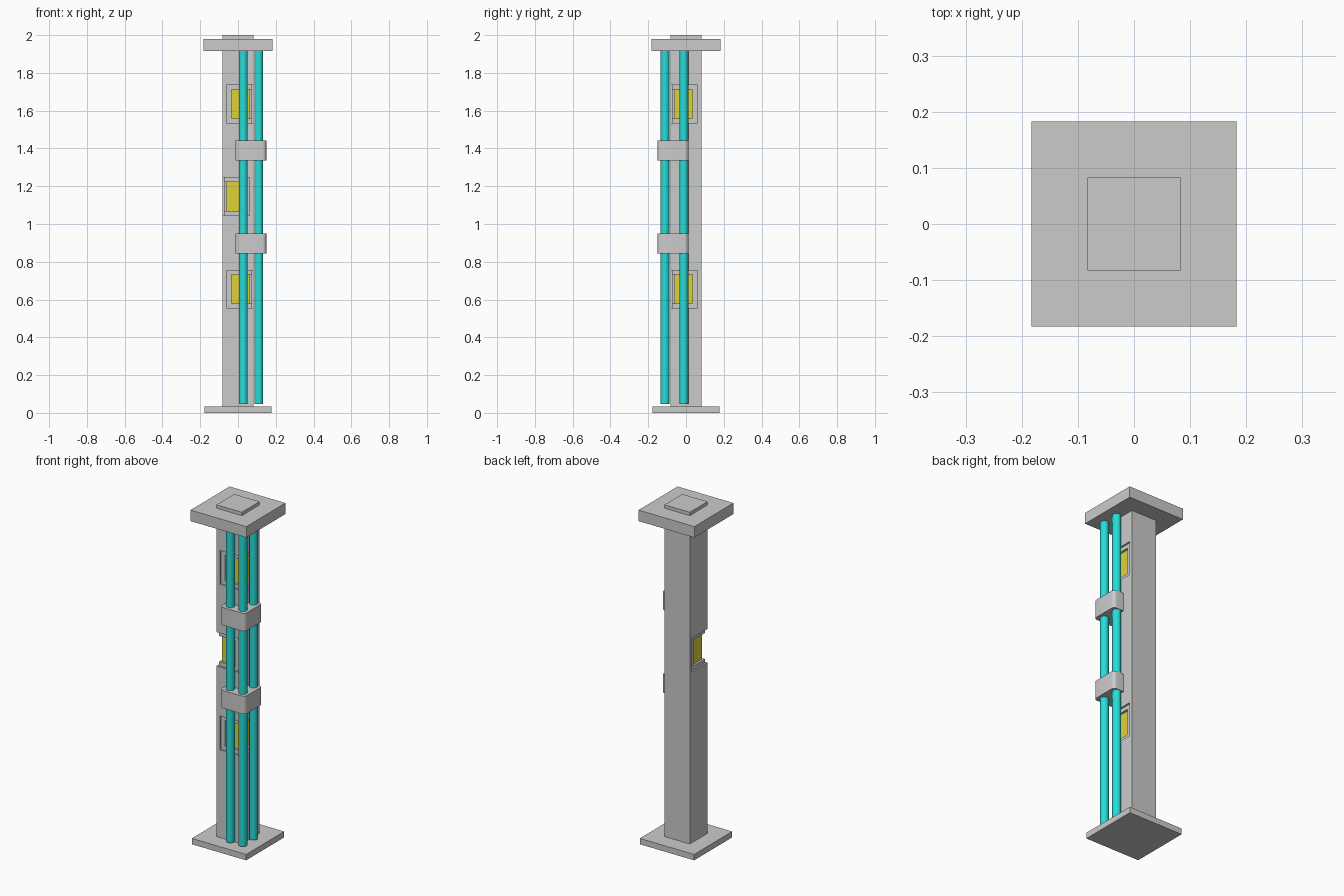
import bpy, bmesh

if "Cube" in bpy.data.objects:
    bpy.data.objects.remove(bpy.data.objects["Cube"])


def material(name, rgb):
    m = bpy.data.materials.new(name)
    m.diffuse_color = (*rgb, 1)
    m.use_nodes = True
    m.node_tree.nodes["Principled BSDF"].inputs["Base Color"].default_value = m.diffuse_color
    return m


teal = material("teal_paint", (0.02, 0.72, 0.68))
yellow = material("yellow_panel", (0.75, 0.65, 0.04))


def prism(name, pts, z0, z1, mat=None):
    """Extrude an xy outline from z0 to z1."""
    bm = bmesh.new()
    face = bm.faces.new([bm.verts.new((x, y, z0)) for x, y in pts])
    ext = bmesh.ops.extrude_face_region(bm, geom=[face])["geom"]
    for v in ext:
        if isinstance(v, bmesh.types.BMVert):
            v.co.z = z1
    bmesh.ops.recalc_face_normals(bm, faces=bm.faces)
    me = bpy.data.meshes.new(name)
    bm.to_mesh(me)
    bm.free()
    ob = bpy.data.objects.new(name, me)
    bpy.context.collection.objects.link(ob)
    if mat:
        me.materials.append(mat)
    return ob


def rect(x0, x1, y0, y1):
    return [(x0, y0), (x1, y0), (x1, y1), (x0, y1)]


def corner_l(side, reach, outer, inner):
    """L outline wrapping a front corner; side +1 right, -1 left."""
    pts = [(-reach, -outer), (outer, -outer), (outer, reach),
           (inner, reach), (inner, -inner), (-reach, -inner)]
    return [(side * x, y) for x, y in pts]


# Post, base plate and cap plate
post = prism("post", rect(-.083, .083, -.083, .083), 0.01, 2.0)
prism("base_plate", rect(-.178, .178, -.178, .178), 0, .035)
prism("cap_plate", rect(-.183, .183, -.183, .183), 1.915, 1.98)

# Stepped corner recesses with glowing wraparound panels
for i, (side, z) in enumerate([(1, .655), (-1, 1.146), (1, 1.635)]):
    for reach, half, depth in [(.061, .1, .073), (.035, .077, .057)]:
        cut = prism(f"recess_cutter_{i}", corner_l(side, reach, .12, depth), z - half, z + half)
        cut.hide_render = True
        cut.hide_viewport = True
        cut.display_type = 'WIRE'
        mod = post.modifiers.new("recess", 'BOOLEAN')
        mod.operation = 'DIFFERENCE'
        mod.solver = 'EXACT'
        mod.object = cut
    prism(f"corner_panel_{i}", corner_l(side, .0345, .061, .05), z - .0765, z + .0765, yellow)

# Bake the cuts and drop the cutters
bpy.context.view_layer.update()
deps = bpy.context.evaluated_depsgraph_get()
mesh = bpy.data.meshes.new_from_object(post.evaluated_get(deps))
post.modifiers.clear()
post.data = mesh
for ob in [o for o in bpy.data.objects if o.name.startswith("recess_cutter")]:
    bpy.data.objects.remove(ob)

# Three vertical pipes around the front right corner
for i, (x, y) in enumerate([(.028, -.111), (.11, -.111), (.11, -.011)]):
    bpy.ops.mesh.primitive_cylinder_add(vertices=24, radius=.0235, depth=1.872, location=(x, y, .984))
    pipe = bpy.context.object
    pipe.name = f"pipe_{i}"
    pipe.data.materials.append(teal)
    bpy.ops.object.shade_smooth_by_angle()

# Clamps holding the pipes, with rounded upright edges
for i, z in enumerate([.897, 1.388]):
    clamp = prism(f"pipe_clamp_{i}", corner_l(1, .014, .15, .07), z - .053, z + .053)
    bm = bmesh.new()
    bm.from_mesh(clamp.data)
    edges = [e for e in bm.edges
             if abs(e.verts[0].co.z - e.verts[1].co.z) > .05
             and (e.verts[0].co.x > .14 or e.verts[0].co.y < -.14)]
    bmesh.ops.bevel(bm, geom=edges, offset=.02, segments=5, profile=.5, affect='EDGES')
    bm.to_mesh(clamp.data)
    bm.free()
    bpy.context.view_layer.objects.active = clamp
    bpy.ops.object.select_all(action='DESELECT')
    clamp.select_set(True)
    bpy.ops.object.shade_smooth_by_angle()
